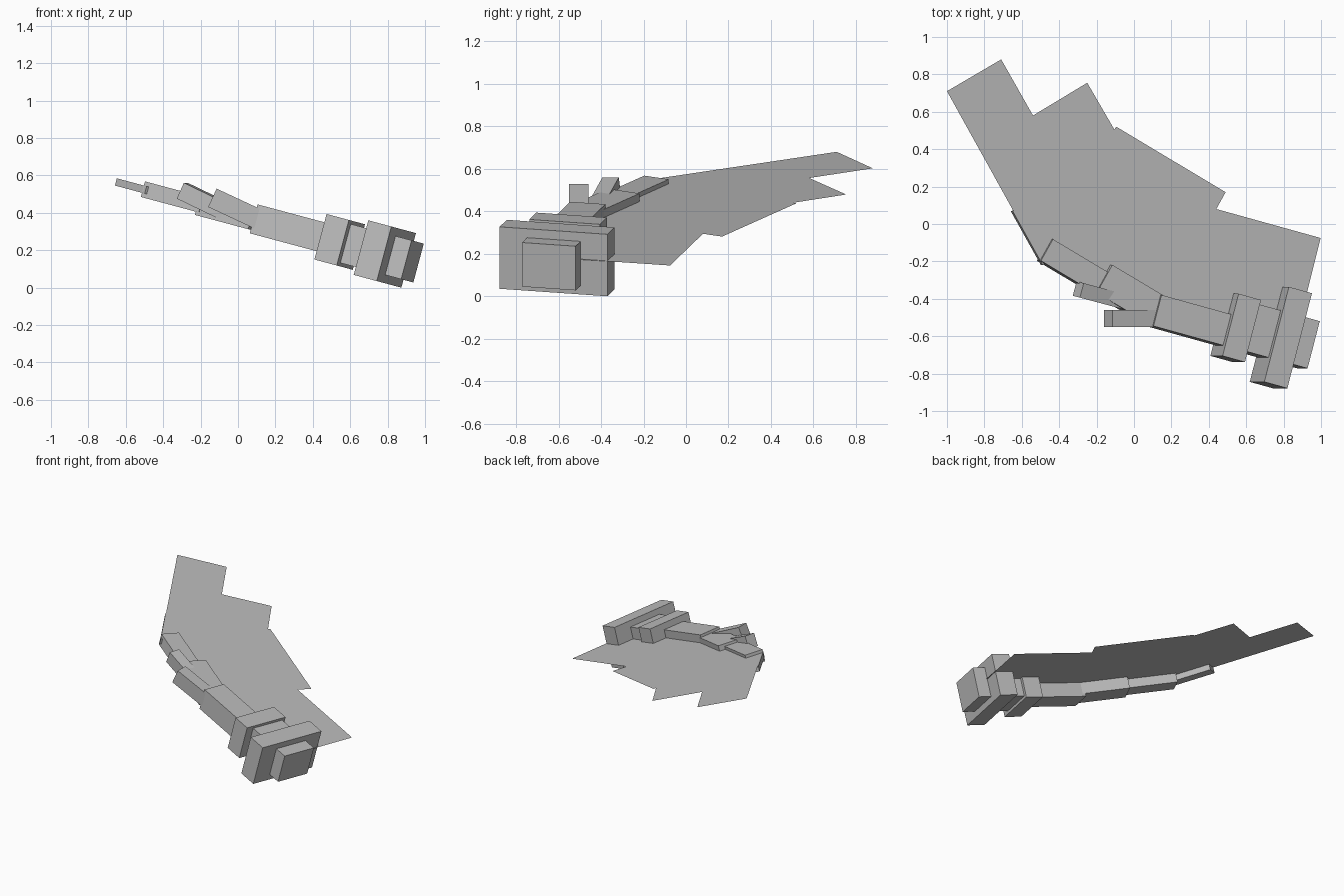
import bpy, bmesh, math
from mathutils import Matrix, Vector

if "Cube" in bpy.data.objects:
    bpy.data.objects.remove(bpy.data.objects["Cube"])

grey = bpy.data.materials.new("mid_grey")
grey.diffuse_color = (0.5, 0.5, 0.5, 1)
grey.use_nodes = True
grey.node_tree.nodes["Principled BSDF"].inputs["Base Color"].default_value = grey.diffuse_color

# The whole wing lies in a plane tilted 15 degrees about y
TILT = Matrix.Translation((0, 0, 0.39)) @ Matrix.Rotation(math.radians(15), 4, 'Y')


def finish(name, bm):
    mesh = bpy.data.meshes.new(name)
    bm.to_mesh(mesh)
    bm.free()
    mesh.materials.append(grey)
    obj = bpy.data.objects.new(name, mesh)
    bpy.context.collection.objects.link(obj)
    return obj


def box(name, matrix, size, offset=0.0):
    """Box of given size; offset shifts it along its own length."""
    bm = bmesh.new()
    bmesh.ops.create_cube(bm, size=1)
    bm.transform(matrix @ Matrix.Translation((offset, 0, 0)) @ Matrix.Diagonal((*size, 1)))
    return finish(name, bm)


def segment(name, start, yaw, size):
    """Wing bone starting at its outer end and running along yaw in the wing plane."""
    m = TILT @ Matrix.Translation((*start, 0)) @ Matrix.Rotation(math.radians(yaw), 4, 'Z')
    return box(name, m, size, size[0] / 2)


# Tapering chain of wing bones, tip to shoulder
segment("tip_bone", (-0.637, 0.09), -60, (0.33, 0.09, 0.04))
segment("outer_bone", (-0.493, -0.139), -30, (0.37, 0.133, 0.086))
segment("middle_bone", (-0.179, -0.293), -30, (0.34, 0.172, 0.122))
segment("inner_bone", (0.109, -0.4625), -15, (0.46, 0.172, 0.16))
segment("shoulder_block", (0.56, -0.537), -15, (0.42, 0.261, 0.215))

# Thick cuffs around the shoulder
segment("small_cuff", (0.501, -0.539), -15, (0.128, 0.344, 0.252))
segment("large_cuff", (0.749, -0.59), -15, (0.132, 0.526, 0.302))

# Two claws on the leading edge
for name, tip, yaw, size in (
    ("inner_claw", (-0.137, -0.505, 0.48), 0, (0.27, 0.09, 0.108)),
    ("outer_claw", (-0.298, -0.35, 0.518), -15, (0.28, 0.08, 0.093)),
):
    m = (Matrix.Translation(tip) @ Matrix.Rotation(math.radians(yaw), 4, 'Z')
         @ Matrix.Rotation(math.radians(25), 4, 'Y'))
    box(name, m, size, size[0] / 2)

# Flat membrane with a notched trailing edge, front edge hidden in the bones
outline = [(-0.71, 0.88), (-1.0, 0.71), (-0.645, 0.07), (-0.5, -0.19), (-0.16, -0.33),
           (0.12, -0.46), (0.55, -0.57), (0.87, -0.60), (0.928, -0.353), (0.998, -0.075),
           (0.44, 0.08), (0.49, 0.17), (-0.095, 0.52), (-0.105, 0.505),
           (-0.25, 0.755), (-0.54, 0.58)]
bm = bmesh.new()
slope = math.tan(math.radians(15))
face = bm.faces.new([bm.verts.new((x, y, 0.412 - slope * x)) for x, y in outline])
bm.normal_update()
if face.normal.z < 0:
    face.normal_flip()
bmesh.ops.triangulate(bm, faces=[face])
finish("wing_membrane", bm)
